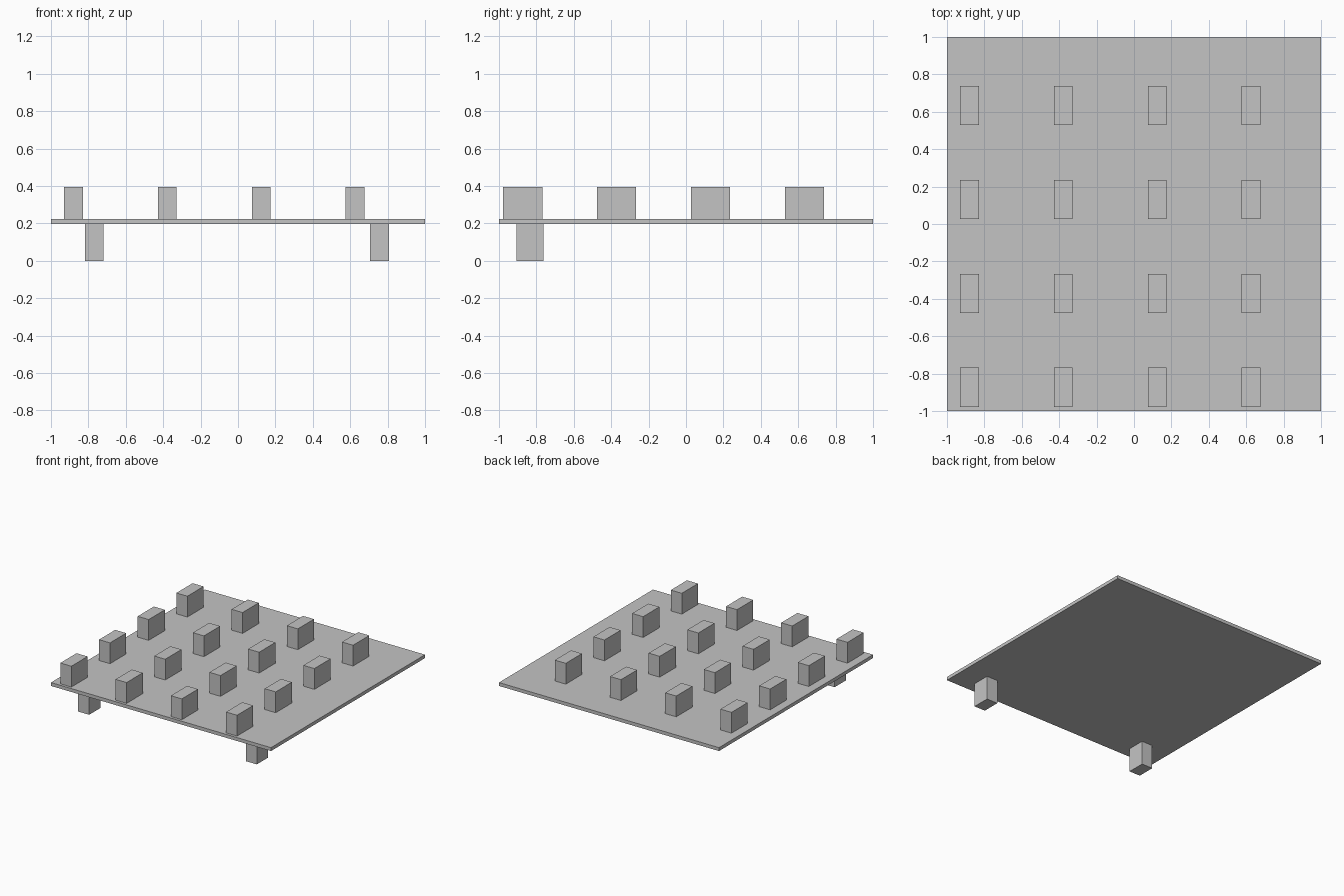
import bpy

if "Cube" in bpy.data.objects:
    bpy.data.objects.remove(bpy.data.objects["Cube"], do_unlink=True)

# Single plain grey
grey = bpy.data.materials.new("plain_grey")
grey.use_nodes = True
color = (0.55, 0.55, 0.55, 1)
grey.diffuse_color = color
grey.node_tree.nodes["Principled BSDF"].inputs["Base Color"].default_value = color


def box(name, center, size):
    bpy.ops.mesh.primitive_cube_add(size=1, location=center)
    obj = bpy.context.object
    obj.name = name
    obj.scale = size
    bpy.ops.object.transform_apply(location=False, rotation=False, scale=True)
    obj.data.materials.append(grey)
    return obj


PLATE_BOTTOM, PLATE_TOP, BLOCK_TOP = 0.197, 0.225, 0.396
SPACING = 0.502

# Thin square plate
box("plate", (0, 0, (PLATE_BOTTOM + PLATE_TOP) / 2), (2, 2, PLATE_TOP - PLATE_BOTTOM))

# Four by four grid of blocks on the plate
for row in range(4):
    for col in range(4):
        box(f"block_{row + 1}_{col + 1}",
            (-0.88 + col * SPACING, -0.873 + row * SPACING, (PLATE_TOP + BLOCK_TOP) / 2),
            (0.1, 0.21, BLOCK_TOP - PLATE_TOP))

# Two legs under the front edge
for side, x in (("right", -0.768), ("left", 0.756)):
    box(f"front_leg_{side}", (x, -0.834, PLATE_BOTTOM / 2), (0.1, 0.146, PLATE_BOTTOM))
